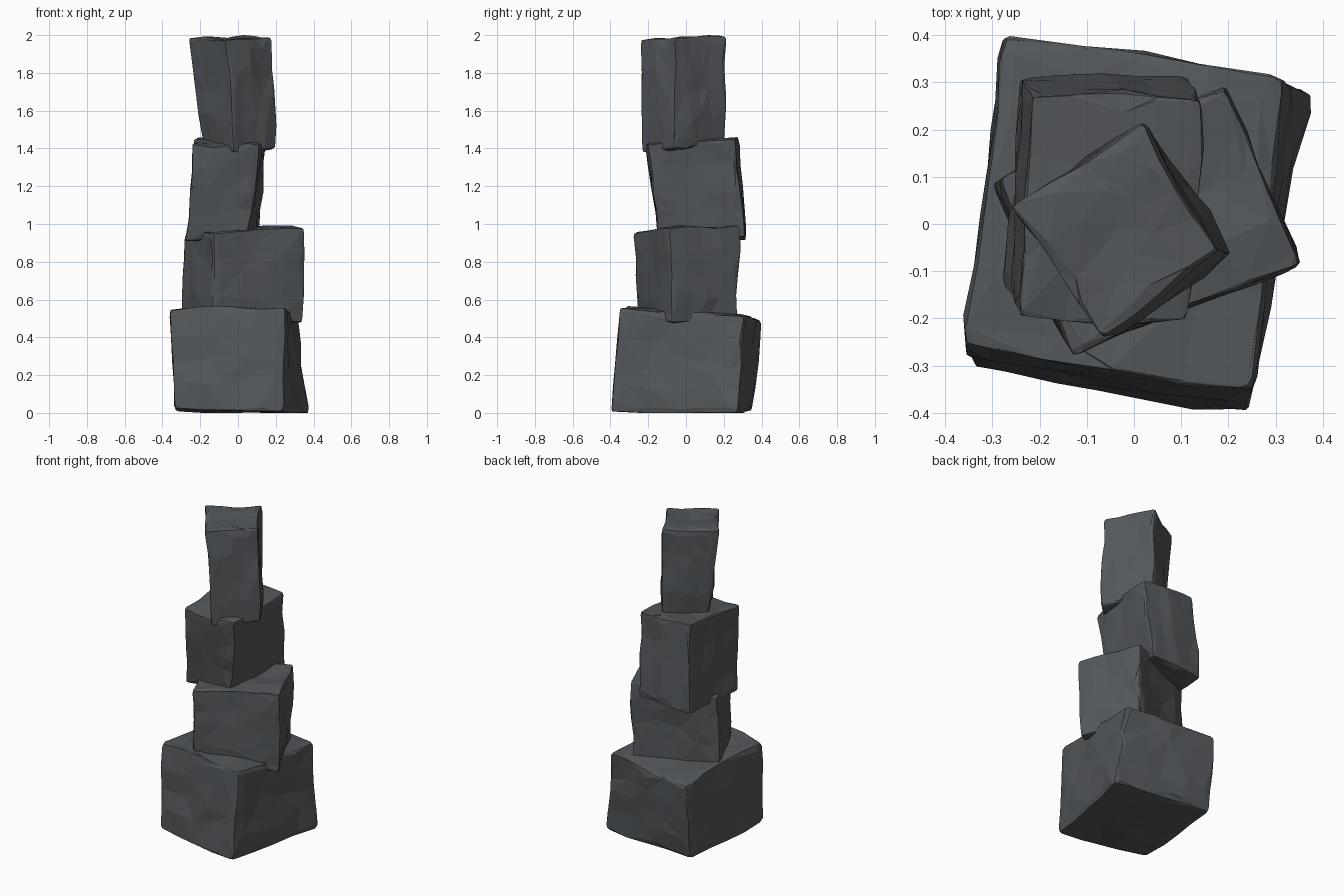
import bpy, bmesh, random
from mathutils import Vector, noise

if "Cube" in bpy.data.objects:
    bpy.data.objects.remove(bpy.data.objects["Cube"])

random.seed(4)

slate = bpy.data.materials.new("dark slate grey")
slate.diffuse_color = (0.087, 0.095, 0.103, 1)
slate.use_nodes = True
slate.node_tree.nodes["Principled BSDF"].inputs["Base Color"].default_value = slate.diffuse_color

LEVELS = [-1, -0.9, -0.45, 0, 0.45, 0.9, 1]
INNER = 0.9


def stone(name, bottom, top, seed, rough=0.02):
    """Worn block: rounded grid cube stretched between four bottom and four top corners
    (corner order: -x-y, +x-y, +x+y, -x+y in the block's own frame)."""
    bm = bmesh.new()
    bmesh.ops.create_cube(bm, size=2)
    bmesh.ops.subdivide_edges(bm, edges=bm.edges[:], cuts=5, use_grid_fill=True)
    b = [Vector(c) for c in bottom]
    t = [Vector(c) for c in top]
    for v in bm.verts:
        p = Vector([LEVELS[round((c + 1) * 3)] for c in v.co])
        # wobble the inner face points sideways so the facets look chipped
        if sum(abs(c) >= INNER for c in p) == 1:
            p = Vector([c if abs(c) >= INNER else c + random.uniform(-0.12, 0.12) for c in p])
        # round the edges
        core = Vector([max(-INNER, min(INNER, c)) for c in p])
        p = core + (p - core).normalized() * (1 - INNER)
        u, w, h = [(c + 1) / 2 for c in p]
        lo = b[0].lerp(b[1], u).lerp(b[3].lerp(b[2], u), w)
        hi = t[0].lerp(t[1], u).lerp(t[3].lerp(t[2], u), w)
        q = lo.lerp(hi, h)
        n = noise.noise_vector(q * 5.5 + Vector((seed * 7.3, seed * 3.1, seed)))
        v.co = q + n * rough
    bmesh.ops.triangulate(bm, faces=bm.faces[:], quad_method='SHORT_EDGE')
    bmesh.ops.recalc_face_normals(bm, faces=bm.faces[:])
    for v in bm.verts:
        v.co.z = min(max(v.co.z, 0), 2)
    me = bpy.data.meshes.new(name)
    bm.to_mesh(me)
    bm.free()
    me.materials.append(slate)
    ob = bpy.data.objects.new(name, me)
    bpy.context.collection.objects.link(ob)
    return ob


# wide base stone
stone("base_stone",
      [(-.35, -.315, .005), (.245, -.41, .005), (.375, .285, -.01), (-.285, .36, 0)],
      [(-.37, -.265, .56), (.26, -.36, .56), (.32, .31, .52), (-.265, .415, .505)], 1)

# second stone, turned to the left
stone("lower_middle_stone",
      [(-.13, -.275, .49), (.35, -.08, .475), (.19, .285, .48), (-.305, .09, .49)],
      [(-.135, -.28, .96), (.36, -.085, .99), (.19, .29, .995), (-.30, .095, .96)], 2)

# third stone, leaning forward
stone("upper_middle_stone",
      [(-.275, -.14, .90), (.055, -.15, .93), (.115, .31, .93), (-.25, .325, .91)],
      [(-.24, -.21, 1.43), (.125, -.20, 1.41), (.145, .265, 1.46), (-.215, .28, 1.46)], 3)

# tall top stone
stone("top_stone",
      [(-.02, -.235, 1.365), (.215, -.065, 1.39), (.02, .21, 1.42), (-.20, .045, 1.42)],
      [(-.06, -.245, 1.975), (.18, -.06, 1.99), (.015, .215, 2.0), (-.26, .04, 1.98)], 4)
